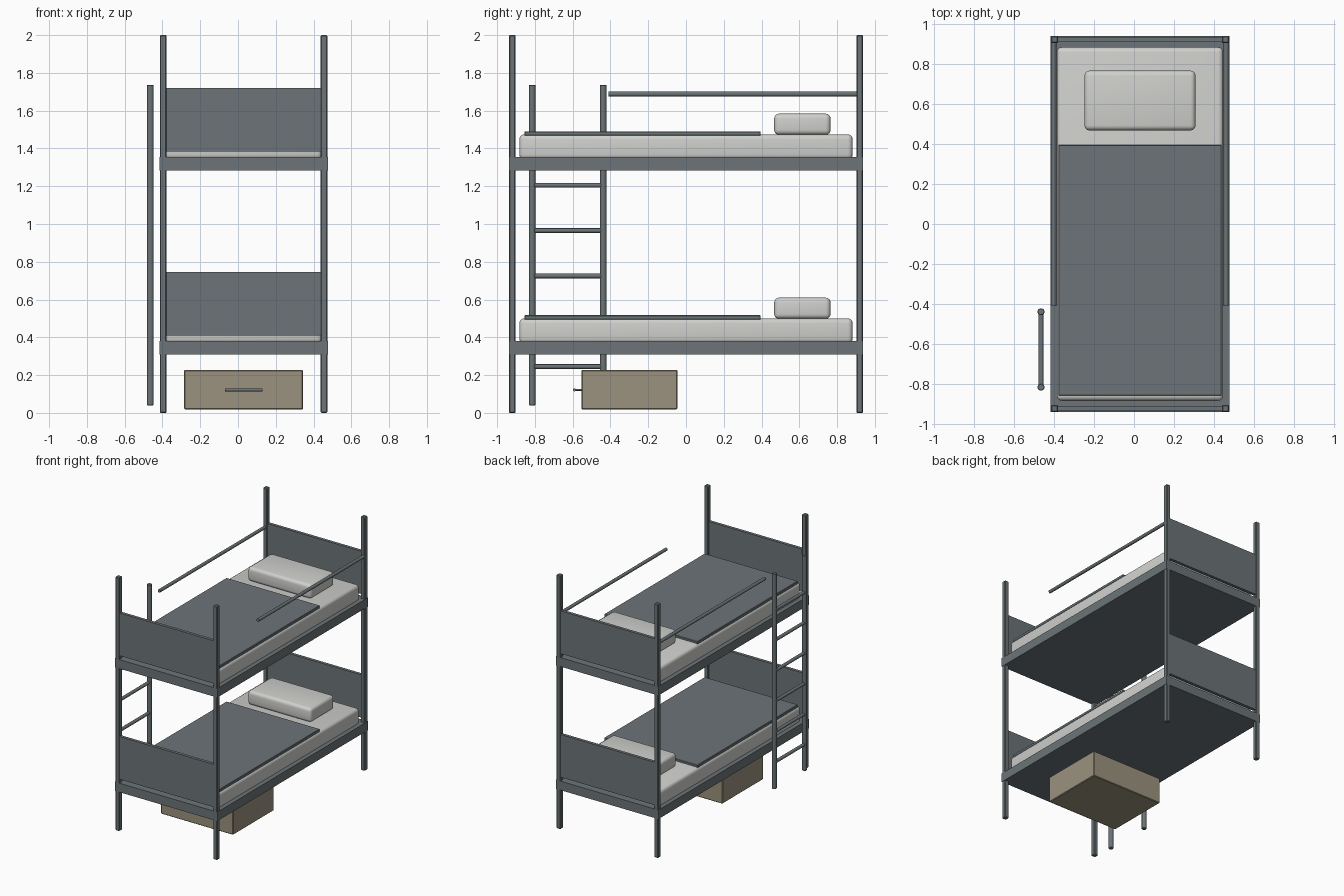
import bpy
from mathutils import Vector

cube = bpy.data.objects.get("Cube")
if cube:
    bpy.data.objects.remove(cube, do_unlink=True)


def material(name, rgb):
    m = bpy.data.materials.new(name)
    m.use_nodes = True
    m.diffuse_color = (*rgb, 1)
    m.node_tree.nodes["Principled BSDF"].inputs["Base Color"].default_value = (*rgb, 1)
    return m


slate = material("slate grey", (0.15, 0.175, 0.185))
linen = material("off white linen", (0.63, 0.63, 0.61))
wood = material("tan wood", (0.33, 0.29, 0.21))


def finish(name, mat, bevel, segments):
    ob = bpy.context.object
    ob.name = name
    ob.data.materials.append(mat)
    if bevel:
        mod = ob.modifiers.new("soft edges", "BEVEL")
        mod.width = bevel
        mod.segments = segments
        mod.limit_method = "ANGLE"
        bpy.ops.object.modifier_apply(modifier=mod.name)
    bpy.ops.object.shade_smooth_by_angle()
    return ob


def box(name, x, y, z, mat, bevel=0.0, segments=1):
    """Box given by its (low, high) range on each axis."""
    centre = [(a + b) / 2 for a, b in (x, y, z)]
    bpy.ops.mesh.primitive_cube_add(size=1, location=centre)
    bpy.context.object.scale = [b - a for a, b in (x, y, z)]
    bpy.ops.object.transform_apply(location=False, rotation=False)
    return finish(name, mat, bevel, segments)


def rod(name, start, end, radius, mat, bevel=0.0):
    """Round bar between two points."""
    start, end = Vector(start), Vector(end)
    span = end - start
    bpy.ops.mesh.primitive_cylinder_add(
        vertices=16, radius=radius, depth=span.length, location=(start + end) / 2,
        rotation=span.to_track_quat("Z", "Y").to_euler())
    return finish(name, mat, bevel, 1)


MID = 0.03          # middle of the bed across its width
POST_X, POST_Y = 0.426, 0.92
HALF = 0.018
sides = (("right", -1), ("left", 1))
ends = (("front", -1), ("back", 1))

# Corner posts
for side, sx in sides:
    for end, sy in ends:
        px, py = MID + sx * POST_X, sy * POST_Y
        box(f"{end}_{side}_post", (px - HALF, px + HALF), (py - HALF, py + HALF),
            (0, 2), slate, 0.005)

# Two bunks: base, end panels, mattress, blanket and pillow
for bunk, z in (("lower", 0.31), ("upper", 1.284)):
    box(f"{bunk}_bed_base", (MID - 0.446, MID + 0.446), (-0.938, 0.938),
        (z, z + 0.071), slate)
    for end, sy in ends:
        py = sy * 0.922
        box(f"{bunk}_{end}_panel", (MID - 0.41, MID + 0.41),
            (py - 0.012, py + 0.012), (z + 0.1, z + 0.437), slate)
    box(f"{bunk}_mattress", (MID - 0.415, MID + 0.415), (-0.882, 0.882),
        (z + 0.058, z + 0.19), linen, 0.025, 4)
    box(f"{bunk}_blanket", (MID - 0.407, MID + 0.407), (-0.856, 0.395),
        (z + 0.184, z + 0.207), slate, 0.003)
    box(f"{bunk}_pillow", (MID - 0.277, MID + 0.277), (0.467, 0.765),
        (z + 0.188, z + 0.3), linen, 0.025, 4)

# Safety rails above the upper bunk
for side, sx in sides:
    rx = MID + sx * 0.43
    rod(f"{side}_safety_rail", (rx, -0.41, 1.688), (rx, 0.905, 1.688), 0.0125, slate)

# Ladder
LADDER_X = -0.464
for end, y in (("front", -0.814), ("back", -0.438)):
    rod(f"ladder_{end}_rail", (LADDER_X, y, 0.04), (LADDER_X, y, 1.737), 0.0175,
        slate, 0.003)
for i in range(6):
    z = 0.245 + 0.24 * i
    rod(f"ladder_rung_{i + 1}", (LADDER_X, -0.81, z), (LADDER_X, -0.44, z), 0.0125, slate)

# Storage drawer with its handle
box("storage_drawer", (MID - 0.315, MID + 0.315), (-0.554, -0.046), (0.018, 0.228),
    wood, 0.005)
rod("drawer_handle", (MID - 0.1, -0.59, 0.122), (MID + 0.1, -0.59, 0.122), 0.008, slate)
for side, sx in sides:
    hx = MID + sx * 0.08
    rod(f"handle_{side}_stem", (hx, -0.59, 0.122), (hx, -0.55, 0.122), 0.005, slate)
